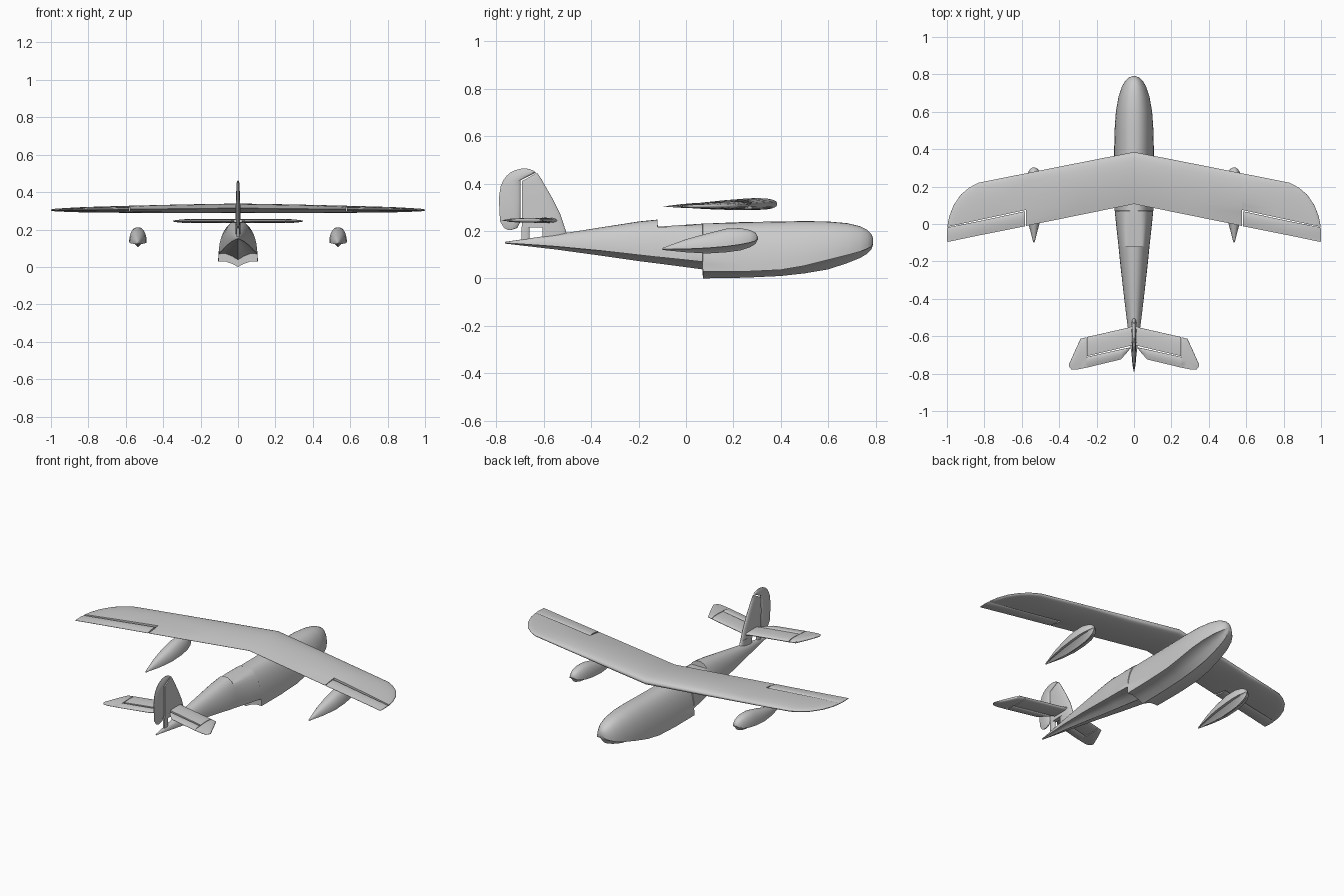
import bpy, bmesh, math


def loft(name, rings, angle=35):
    """Skin a row of closed point rings and cap both ends."""
    bm = bmesh.new()
    vs = [[bm.verts.new(p) for p in r] for r in rings]
    n = len(rings[0])
    for a, b in zip(vs, vs[1:]):
        for i in range(n):
            j = (i + 1) % n
            bm.faces.new((a[i], a[j], b[j], b[i]))
    bm.faces.new(vs[0])
    bm.faces.new(vs[-1])
    bmesh.ops.remove_doubles(bm, verts=bm.verts, dist=0.00005)
    bmesh.ops.recalc_face_normals(bm, faces=bm.faces)
    me = bpy.data.meshes.new(name)
    bm.to_mesh(me)
    bm.free()
    ob = bpy.data.objects.new(name, me)
    bpy.context.collection.objects.link(ob)
    bpy.ops.object.select_all(action='DESELECT')
    ob.select_set(True)
    bpy.context.view_layer.objects.active = ob
    bpy.ops.object.shade_smooth_by_angle(angle=math.radians(angle))
    return ob


def hull_ring(cx, y, w, keel, chine, top, cut=9.0):
    """Boat section: hollow V bottom, hard chine, rounded top cut flat at 'cut'."""
    half = [(w * 0.3, keel + (chine - keel) * 0.6),
            (w * 0.65, keel + (chine - keel) * 1.05)]
    for i in range(10):
        a = math.pi / 2 * i / 10
        half.append((w * math.cos(a) ** 0.85, min(cut, chine + (top - chine) * math.sin(a))))
    pts = [(0, keel)] + half + [(0, min(cut, top))] + [(-x, z) for x, z in reversed(half)]
    return [(cx + x, y, z) for x, z in pts]


US = [0, .01, .03, .08, .16, .3, .45, .6, .75, .88, 1]


def foil(le, te, h, end=None):
    """Aerofoil section as (y, offset); 'end' chops it off before the trailing edge."""
    ue = 1 if end is None else (le - end) / (le - te)
    prof = []
    for u in US:
        u *= ue
        prof.append((le + (te - le) * u, max(0.0008, h * u ** .4 * (1 - u) ** .9 / .448)))
    return [(y, t) for y, t in reversed(prof)] + [(y, -t) for y, t in prof]


def flat_surface(name, stations, z, drop=0.0):
    """Horizontal surface from (x, leading y, trailing y, half thickness, end y)."""
    return loft(name, [[(x, y, z - drop * abs(x) + t) for y, t in foil(le, te, h, e)]
                       for x, le, te, h, e in stations])


def upright(name, stations):
    """Vertical surface from (z, leading y, trailing y, half thickness, end y)."""
    return loft(name, [[(t, y, z) for y, t in foil(le, te, h, e)]
                       for z, le, te, h, e in stations])


def mirrored(st):
    return [(-s[0],) + s[1:] for s in reversed(st) if s[0] > 0] + st


# Fuselage with planing step below and open recess on the back
hull = [(.79, .010, .144, .15, .168), (.783, .028, .122, .135, .186),
        (.765, .047, .104, .125, .205), (.735, .065, .086, .113, .220),
        (.68, .083, .064, .098, .233), (.6, .097, .038, .078, .24),
        (.5, .104, .021, .053, .242), (.4, .106, .010, .036, .24),
        (.25, .106, .003, .029, .238), (.071, .104, 0, .028, .238, .231),
        (.07, .103, .038, .07, .238, .231), (-.02, .094, .05, .08, .244, .225),
        (-.119, .083, .063, .09, .248, .218), (-.12, .083, .063, .09, .248),
        (-.2, .075, .073, .099, .240), (-.36, .057, .096, .117, .215),
        (-.55, .034, .122, .135, .185), (-.765, .004, .147, .15, .154)]
loft("fuselage", [hull_ring(0, *s) for s in hull])

# Wing-tip floats
floats = [(.303, .006, .163, .168, .176), (.293, .022, .145, .158, .193),
          (.27, .034, .131, .151, .204), (.23, .044, .118, .143, .212),
          (.17, .047, .110, .135, .210), (.09, .044, .105, .128, .19),
          (0, .029, .110, .124, .165), (-.1, .003, .120, .123, .128)]
for side, cx in (("left", -.535), ("right", .535)):
    loft(side + "_float", [hull_ring(cx, *s) for s in floats])


# Swept wing, chopped short where the ailerons sit
def hinge(x):
    return .075 - .215 * (x - .578)


wing = [(0, .385, .107, .025, None), (.3, .326, .046, .023, None),
        (.5765, .271, -.01, .019, None), (.577, .271, -.01, .019, hinge(.577))]
for x, le, te, h in ((.75, .237, -.045, .016), (.834, .22, -.062, .014),
                     (.88, .195, -.072, .012), (.925, .158, -.08, .010),
                     (.965, .1, -.088, .008), (.988, .04, -.094, .006),
                     (.997, -.006, -.096, .004)):
    wing.append((x, le, te, h, hinge(x)))
flat_surface("wing", mirrored(wing), .314, .010)

# Control surfaces and tailplane
aileron = [(.583, hinge(.583) - .006, -.012, .010, None),
           (.834, hinge(.834) - .006, -.062, .008, None),
           (.996, hinge(.996) - .003, -.096, .004, None),
           (1.0, -.03, -.094, .002, None)]
tailplane = [(0, -.54, -.70, .011, -.647), (.03, -.554, -.71, .011, -.654),
             (.25, -.604, -.75, .010, -.706)]
elevator = [(.022, -.66, -.668, .004, None), (.04, -.664, -.69, .008, None),
            (.07, -.67, -.724, .009, None), (.253, -.711, -.768, .008, None),
            (.254, -.606, -.768, .010, None), (.285, -.613, -.774, .010, None),
            (.31, -.665, -.779, .008, None), (.335, -.722, -.778, .005, None),
            (.347, -.748, -.762, .002, None)]
flat_surface("tailplane", mirrored(tailplane), .245)
for side, s in (("left", -1), ("right", 1)):
    flat_surface(side + "_aileron", [(s * a[0],) + a[1:] for a in aileron], .314, .010)
    flat_surface(side + "_elevator", [(s * a[0],) + a[1:] for a in elevator], .245)

# Fin on two feet, with horn-balanced rudder
upright("fin", [(.215, -.512, -.75, .014, -.693), (.27, -.53, -.75, .013, -.693),
                (.34, -.565, -.75, .012, -.693), (.395, -.597, -.74, .010, -.693),
                (.41, -.605, -.74, .009, -.693), (.428, -.616, -.70, .007, -.66),
                (.442, -.626, -.66, .004, -.636)])
upright("fin_front_foot", [(.165, -.495, -.66, .014, -.605), (.22, -.514, -.66, .014, -.605)])
upright("fin_rear_foot", [(.15, -.66, -.71, .008, -.695), (.22, -.66, -.71, .010, -.695)])
upright("rudder", [(.205, -.735, -.752, .003, None), (.213, -.712, -.768, .006, None),
                   (.24, -.699, -.785, .010, None), (.34, -.699, -.79, .010, None),
                   (.39, -.699, -.782, .009, None), (.414, -.699, -.771, .009, None),
                   (.432, -.664, -.758, .009, None), (.447, -.633, -.741, .008, None),
                   (.457, -.648, -.72, .005, None), (.463, -.67, -.695, .002, None)])
